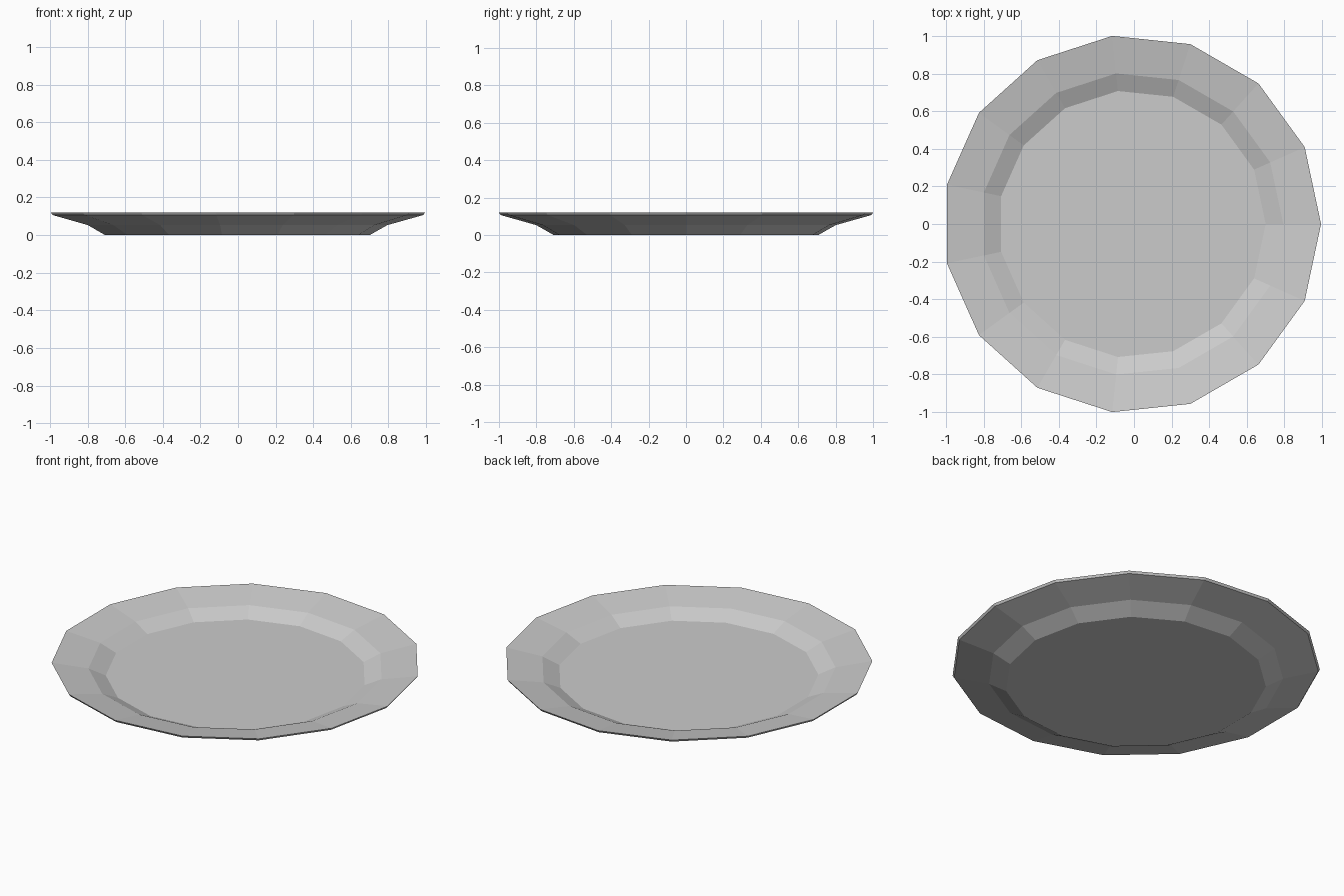
import bpy, bmesh
from math import cos, sin, pi

if "Cube" in bpy.data.objects:
    bpy.data.objects.remove(bpy.data.objects["Cube"])

SIDES = 15
# Cross-section (radius, height): underside, rim edge, then the upper side to the floor
PROFILE = [(0.711, 0.0), (0.805, 0.053), (0.997, 0.107), (1.0055, 0.12),
           (0.805, 0.084), (0.711, 0.041)]
X_SHIFT = -0.011  # centres the odd-sided outline on x = 0

# Plate: revolve the profile in flat facets, capped by base and floor
bm = bmesh.new()
rings = [[bm.verts.new((r * cos(2 * pi * i / SIDES) + X_SHIFT,
                        r * sin(2 * pi * i / SIDES), z))
          for i in range(SIDES)] for r, z in PROFILE]
for a, b in zip(rings, rings[1:]):
    for i in range(SIDES):
        j = (i + 1) % SIDES
        bm.faces.new((a[i], a[j], b[j], b[i]))
bm.faces.new(rings[0][::-1])
bm.faces.new(rings[-1])
bmesh.ops.recalc_face_normals(bm, faces=bm.faces)

mesh = bpy.data.meshes.new("plate")
bm.to_mesh(mesh)
bm.free()
plate = bpy.data.objects.new("plate", mesh)
bpy.context.collection.objects.link(plate)
